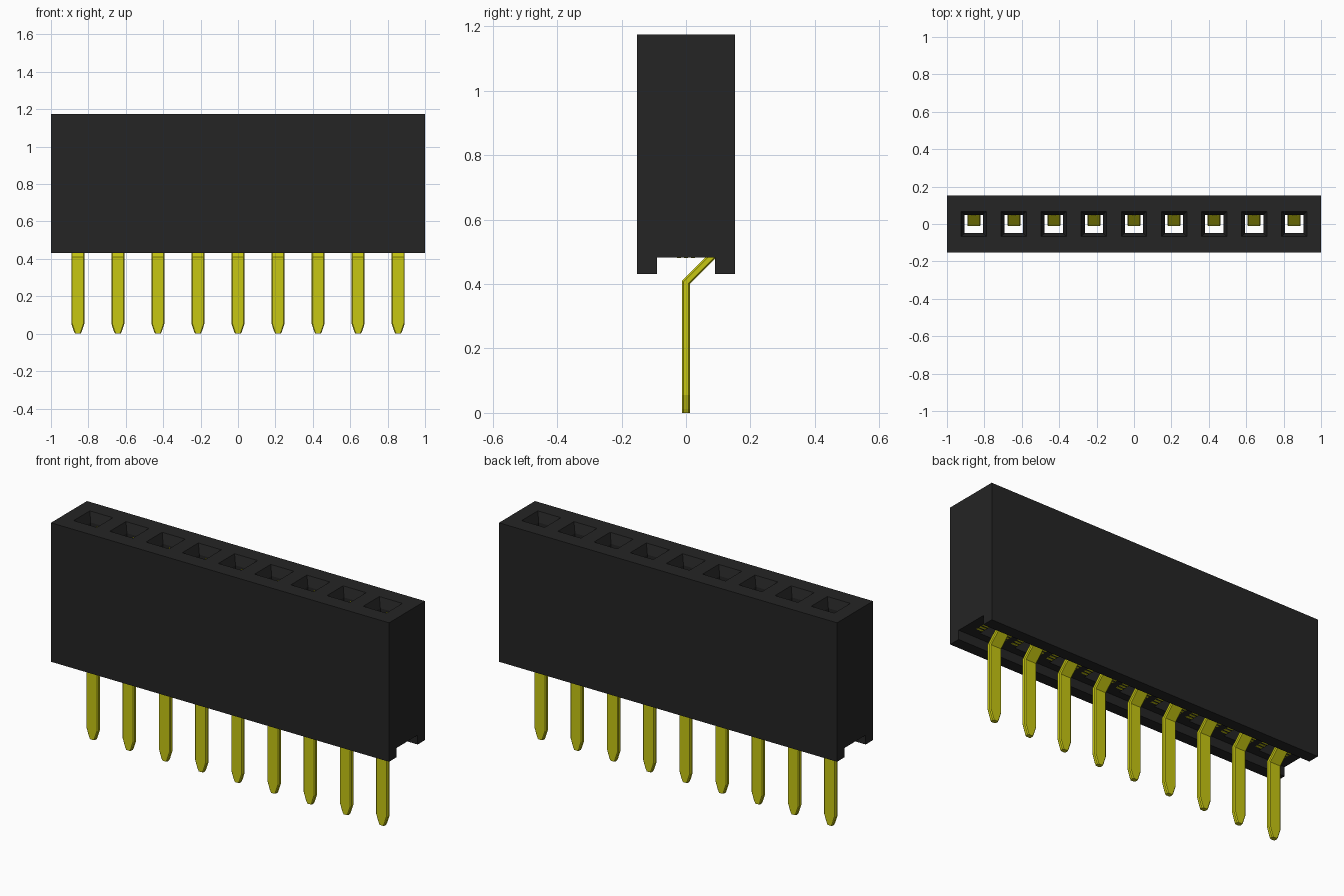
import bpy, bmesh, math
from mathutils import Vector

cube = bpy.data.objects.get("Cube")
if cube:
    bpy.data.objects.remove(cube, do_unlink=True)

COUNT, PITCH = 9, 0.2141
COLUMNS = [(i - (COUNT - 1) / 2) * PITCH for i in range(COUNT)]


def material(name, colour):
    mat = bpy.data.materials.new(name)
    mat.use_nodes = True
    mat.diffuse_color = colour
    mat.node_tree.nodes["Principled BSDF"].inputs["Base Color"].default_value = colour
    return mat


black = material("black plastic", (0.018, 0.018, 0.018, 1))
yellow = material("yellow metal", (0.57, 0.57, 0.006, 1))


def finish(name, bm, mat):
    bmesh.ops.recalc_face_normals(bm, faces=bm.faces)
    mesh = bpy.data.meshes.new(name)
    bm.to_mesh(mesh)
    bm.free()
    mesh.materials.append(mat)
    obj = bpy.data.objects.new(name, mesh)
    bpy.context.scene.collection.objects.link(obj)
    return obj


def loft(bm, sections):
    """Skin a closed solid through rings of equal point count."""
    rings = [[bm.verts.new(p) for p in ring] for ring in sections]
    n = len(rings[0])
    for a, b in zip(rings, rings[1:]):
        for i in range(n):
            j = (i + 1) % n
            bm.faces.new((a[i], a[j], b[j], b[i]))
    bm.faces.new(rings[0][::-1])
    bm.faces.new(rings[-1])


def square(x, half, z):
    return [(x + sx * half, sy * half, z) for sx, sy in ((-1, -1), (1, -1), (1, 1), (-1, 1))]


def box(bm, x0, x1, y0, y1, z0, z1):
    loft(bm, [[(x0, y0, z), (x1, y0, z), (x1, y1, z), (x0, y1, z)] for z in (z0, z1)])


# Housing: notched profile extruded along x
TOP, BOTTOM, CEILING = 1.175, 0.432, 0.482
DEPTH, SLOT = 0.152, 0.09
profile = [(-DEPTH, BOTTOM), (-SLOT, BOTTOM), (-SLOT, CEILING), (SLOT, CEILING),
           (SLOT, BOTTOM), (DEPTH, BOTTOM), (DEPTH, TOP), (-DEPTH, TOP)]
bm = bmesh.new()
loft(bm, [[(x, y, z) for y, z in profile] for x in (-1, 1)])
housing = finish("housing", bm, black)

# Sockets: tapered mouths leading to square through holes
bm = bmesh.new()
for x in COLUMNS:
    loft(bm, [square(x, 0.049, CEILING - 0.03), square(x, 0.049, TOP - 0.05),
              square(x, 0.068, TOP), square(x, 0.068, TOP + 0.03)])
cutter = finish("socket_cutter", bm, black)
cutter.hide_render = True
cutter.hide_viewport = True
cut = housing.modifiers.new("sockets", "BOOLEAN")
cut.operation = "DIFFERENCE"
cut.solver = "EXACT"
cut.object = cutter

# Pins: flat chamfered strip with a pointed tip and a bend towards the back
T, C = 0.012, 0.005
STATIONS = [  # y, z, half width, tilt of the cross-section in degrees
    (0, 0, 0.015, 0), (0, 0.012, 0.021, 0), (0, 0.055, 0.035, 0),
    (0, 0.405, 0.035, 22.5), (0.078, 0.483, 0.035, 45), (0.085, 0.49, 0.035, 45)]


def pin_ring(x, y, z, w, tilt):
    a = math.radians(tilt)
    across = Vector((0, math.cos(a), -math.sin(a))) / math.cos(a if tilt < 45 else 0)
    outline = [(-w + C, -T), (w - C, -T), (w, -T + C), (w, T - C),
               (w - C, T), (-w + C, T), (-w, T - C), (-w, -T + C)]
    return [Vector((x + u, y, z)) + across * v for u, v in outline]


for i, x in enumerate(COLUMNS, 1):
    bm = bmesh.new()
    loft(bm, [pin_ring(x, *s) for s in STATIONS])
    finish(f"pin_{i}", bm, yellow)

    # Contact: narrow strip on the back wall and slim feet beside the hole
    bm = bmesh.new()
    box(bm, x - 0.012, x + 0.012, 0.043, 0.055, 0.52, TOP - 0.06)
    for side in (-1, 1):
        for y in (-0.022, 0, 0.022):
            box(bm, x + side * 0.07 - 0.018, x + side * 0.07 + 0.018,
                y - 0.006, y + 0.006, CEILING - 0.001, CEILING + 0.02)
    finish(f"contact_{i}", bm, yellow)
